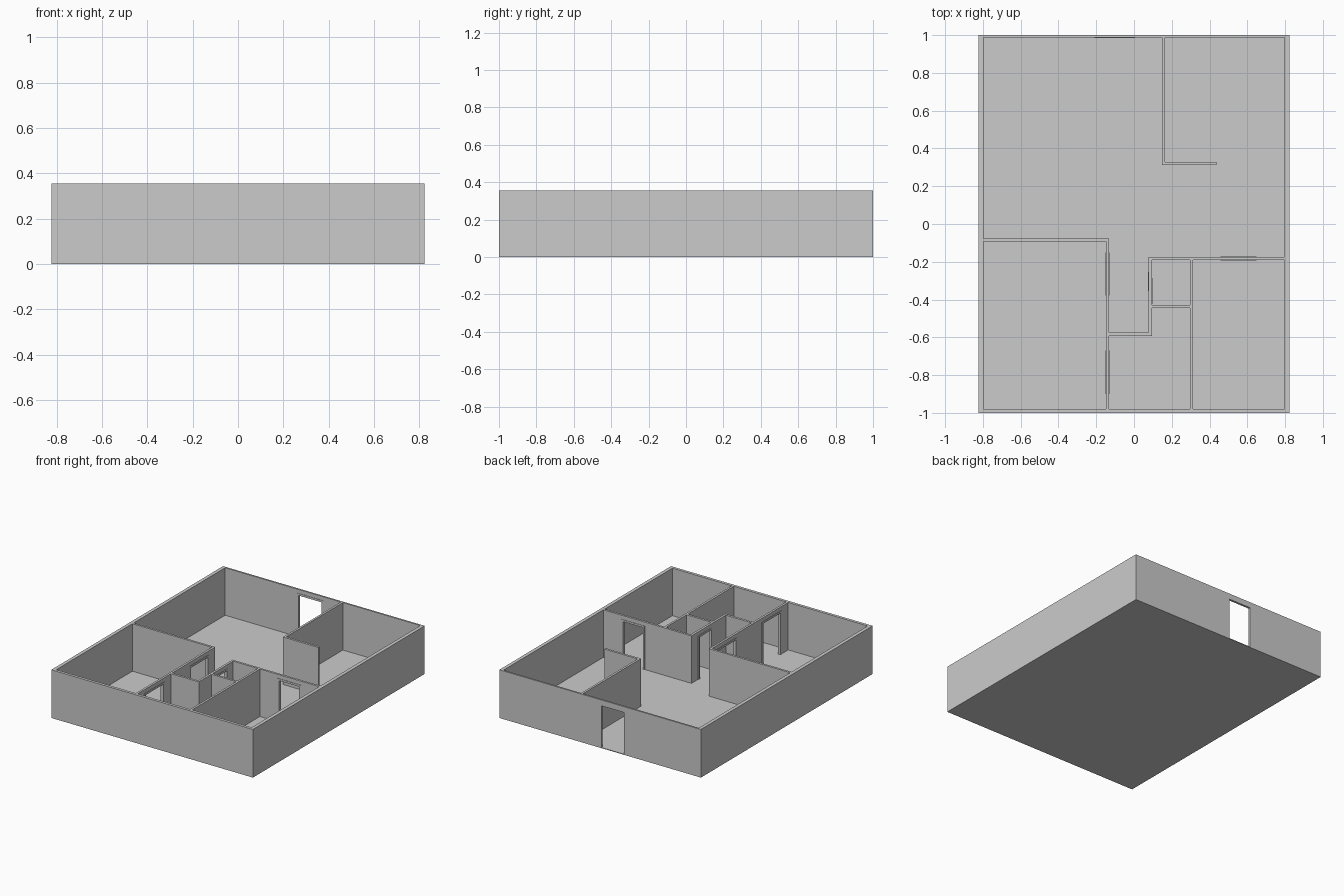
import bpy, bmesh
from mathutils import Matrix, Vector
from math import radians

if "Cube" in bpy.data.objects:
    bpy.data.objects.remove(bpy.data.objects["Cube"])

H = 0.355        # wall top
FLOOR = 0.005    # slab thickness
DOOR_H = 0.312   # clear opening height
TRIM = 0.014     # casing width
LIP = 0.003      # casing projection


def add_box(bm, x0, x1, y0, y1, z0, z1):
    m = Matrix.Translation(((x0 + x1) / 2, (y0 + y1) / 2, (z0 + z1) / 2))
    m = m @ Matrix.Diagonal((x1 - x0, y1 - y0, z1 - z0, 1))
    bmesh.ops.create_cube(bm, size=1, matrix=m)


def finish(bm, name):
    mesh = bpy.data.meshes.new(name)
    bm.to_mesh(mesh)
    bm.free()
    ob = bpy.data.objects.new(name, mesh)
    bpy.context.collection.objects.link(ob)
    return ob


def wall(name, axis, a0, a1, b0, b1, doors=()):
    """Wall running a0..a1 along the axis, b0..b1 thick, split at door openings."""
    def span(bm, a, b, c, d, z0, z1):
        if axis == 'X':
            add_box(bm, a, b, c, d, z0, z1)
        else:
            add_box(bm, c, d, a, b, z0, z1)

    bm = bmesh.new()
    start = a0
    for lo, hi, _ in doors:
        span(bm, start, lo, b0, b1, FLOOR, H)
        span(bm, lo, hi, b0, b1, DOOR_H + TRIM, H)
        start = hi
    span(bm, start, a1, b0, b1, FLOOR, H)
    finish(bm, name)

    # door casings: two jambs and a head
    for i, (lo, hi, tilt) in enumerate(doors):
        bm = bmesh.new()
        c, d = b0 - LIP, b1 + LIP
        span(bm, lo, lo + TRIM, c, d, FLOOR, DOOR_H)
        span(bm, hi - TRIM, hi, c, d, FLOOR, DOOR_H)
        span(bm, lo, hi, c, d, DOOR_H, DOOR_H + TRIM)
        mid = ((lo + hi) / 2, (b0 + b1) / 2)
        centre = Vector((*mid, 0)) if axis == 'X' else Vector((mid[1], mid[0], 0))
        bmesh.ops.rotate(bm, verts=bm.verts, cent=centre,
                         matrix=Matrix.Rotation(radians(tilt), 3, 'Z'))
        finish(bm, f"{name}_door_frame_{i + 1}")


# floor slab
bm = bmesh.new()
add_box(bm, -0.822, 0.822, -1, 1, 0, FLOOR)
finish(bm, "floor")

# outer walls
wall("left_outer_wall", 'Y', -1, 1, -0.822, -0.796)
wall("right_outer_wall", 'Y', -1, 1, 0.796, 0.822)
wall("front_outer_wall", 'X', -0.796, 0.796, -1, -0.979)
# the entrance casing only projects indoors, so keep the outer face flush
wall("back_outer_wall", 'X', -0.796, 0.796, 0.987, 1 - LIP, [(-0.209, 0.004, 0)])
bm = bmesh.new()
for x0, x1, z0 in ((-0.796, -0.209, FLOOR), (0.004, 0.796, FLOOR),
                   (-0.209, 0.004, DOOR_H + TRIM)):
    add_box(bm, x0, x1, 1 - LIP, 1, z0, H)
finish(bm, "back_outer_facing")

# back right alcove
wall("alcove_side_wall", 'Y', 0.312, 0.987, 0.148, 0.164)
wall("alcove_end_wall", 'X', 0.164, 0.436, 0.312, 0.329)

# front left bedroom
wall("left_room_back_wall", 'X', -0.796, -0.132, -0.093, -0.077)
wall("left_room_side_wall", 'Y', -0.979, -0.093, -0.148, -0.132,
     [(-0.90, -0.67, 0), (-0.378, -0.15, 0)])

# hallway, closet and bath
wall("hall_end_wall", 'X', -0.132, 0.078, -0.592, -0.575)
wall("hall_side_wall", 'Y', -0.592, -0.191, 0.078, 0.095, [(-0.422, -0.253, 1.5)])
wall("closet_wall", 'X', 0.095, 0.296, -0.445, -0.429)

# front right bedroom
wall("right_room_back_wall", 'X', 0.078, 0.796, -0.191, -0.175, [(0.458, 0.648, 0)])
wall("right_room_side_wall", 'Y', -0.979, -0.191, 0.296, 0.312)
